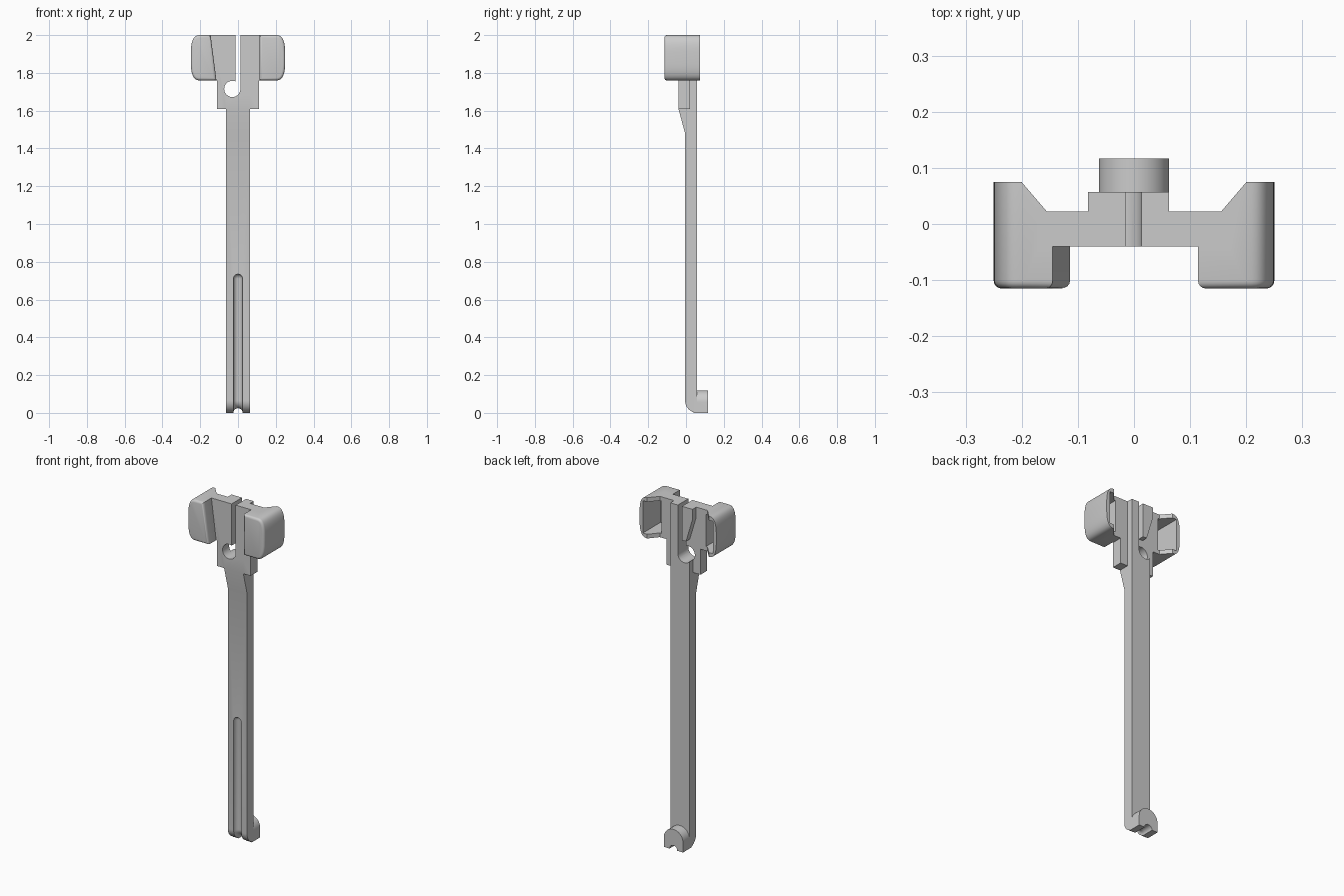
import bpy, bmesh, math

if "Cube" in bpy.data.objects:
    bpy.data.objects.remove(bpy.data.objects["Cube"])


def prism(name, pts, axis, lo, hi, bevel=0.0):
    """Extrude a 2D profile along an axis; bevel rounds the rim at the low end."""
    place = {'x': lambda a, b, c: (c, a, b),
             'y': lambda a, b, c: (a, c, b),
             'z': lambda a, b, c: (a, b, c)}[axis]
    bm = bmesh.new()
    low = [bm.verts.new(place(a, b, lo)) for a, b in pts]
    high = [bm.verts.new(place(a, b, hi)) for a, b in pts]
    cap = bm.faces.new(low)
    bm.faces.new(high[::-1])
    n = len(pts)
    for i in range(n):
        j = (i + 1) % n
        bm.faces.new((low[i], high[i], high[j], low[j]))
    bmesh.ops.recalc_face_normals(bm, faces=bm.faces)
    if bevel:
        bmesh.ops.bevel(bm, geom=list(cap.edges), offset=bevel, segments=4,
                        profile=0.5, affect='EDGES')
    me = bpy.data.meshes.new(name)
    bm.to_mesh(me)
    bm.free()
    ob = bpy.data.objects.new(name, me)
    bpy.context.collection.objects.link(ob)
    return ob


def box(name, x0, x1, y0, y1, z0, z1):
    return prism(name, [(x0, z0), (x1, z0), (x1, z1), (x0, z1)], 'y', y0, y1)


def arc(cx, cy, r, a0, a1, n=12):
    return [(cx + r * math.cos(math.radians(a0 + (a1 - a0) * i / n)),
             cy + r * math.sin(math.radians(a0 + (a1 - a0) * i / n))) for i in range(n + 1)]


def boolean(target, other, op):
    bpy.context.view_layer.objects.active = target
    m = target.modifiers.new(op, 'BOOLEAN')
    m.operation, m.solver, m.object = op, 'EXACT', other
    bpy.ops.object.modifier_apply(modifier=m.name)
    bpy.data.objects.remove(other)


F, B = -0.005, 0.057   # shaft front and back

# shaft: side profile with rounded heel and wedge under the head
side = [(B, 0), (B, 1.69), (-0.04, 1.69), (-0.04, 1.61), (F, 1.48)]
side += arc(F + 0.065, 0.065, 0.065, 180, 265)
body = prism("latch_body", side, 'x', -0.0625, 0.0625)

# rounded hook at the foot
hook = prism("hook", [(-0.0625, 0), (0.0625, 0)] + arc(0, 0.057, 0.0625, 0, 180, 24),
             'y', 0.04, 0.117)
boolean(body, hook, 'UNION')

# head plate with wider upper crossbar
plate = prism("head_plate", [(-0.11, 1.61), (0.11, 1.61), (0.11, 1.76), (0.17, 1.76),
                             (0.17, 2), (-0.17, 2), (-0.17, 1.76), (-0.11, 1.76)],
              'y', -0.04, 0.022)
boolean(body, plate, 'UNION')

# back rib and tapered back block on either side of the slit
boolean(body, box("back_rib", 0.0, 0.0625, 0.01, B, 1.6, 2), 'UNION')
block = prism("back_block", [(0.0, 2), (-0.082, 2), (-0.082, 1.94), (-0.04, 1.8), (0.0, 1.8)],
              'y', 0.01, B)
boolean(body, block, 'UNION')

# finger pads: bulged outer edge, rounded front, chamfered back, hollow behind
for s in (-1, 1):
    top_in, low_in = (0.145, 0.114) if s < 0 else (0.114, 0.114)
    outer = []
    for i in range(25):
        t = math.radians(-90 + 180 * i / 24)
        c, w = max(math.cos(t), 0), math.sin(t)
        outer.append((s * (0.195 + 0.055 * c ** 0.65),
                      1.88 + math.copysign(0.12 * abs(w) ** 0.65, w)))
    pad = prism("finger_pad", [(s * low_in, 1.76)] + outer + [(s * top_in, 2)],
                'y', -0.115, 0.075, 0.014)
    chamfer = prism("chamfer", [(s * 0.05, 0.022), (s * 0.155, 0.022),
                                (s * 0.21, 0.086), (s * 0.05, 0.086)], 'z', 1.7, 2.1)
    boolean(pad, chamfer, 'DIFFERENCE')
    boolean(body, pad, 'UNION')
    pocket = box("pocket", *sorted((s * 0.145, s * 0.228)), -0.09, 0.1, 1.785, 1.975)
    boolean(body, pocket, 'DIFFERENCE')

# keyhole: round hole plus slit to the top
hole = prism("hole", arc(-0.03, 1.715, 0.043, 0, 360 - 360 / 32, 31), 'y', -0.2, 0.2)
boolean(body, hole, 'DIFFERENCE')
boolean(body, box("slit", -0.014, 0.013, -0.2, 0.2, 1.715, 2.1), 'DIFFERENCE')

# half-round groove down the front and under the heel, swept along a path
R = 0.025
path = [(F, 0.71)] + arc(F + 0.065, 0.065, 0.065, 180, 270) + [(0.16, 0)]
bm = bmesh.new()
rings = []
for k, (y, z) in enumerate([(F, 0.71 + R * math.sin(math.radians(a))) for a in (85, 65, 45, 22)] + path):
    r = R * math.cos(math.radians((85, 65, 45, 22)[k])) if k < 4 else R
    a = 0 if k < 5 else math.radians(90 * min(max((k - 5) / 12, 0), 1))
    rings.append([bm.verts.new((r * math.cos(t), y + r * math.sin(t) * math.cos(a),
                                z + r * math.sin(t) * math.sin(a)))
                  for t in [math.tau * i / 20 for i in range(20)]])
for p, q in zip(rings, rings[1:]):
    for i in range(20):
        j = (i + 1) % 20
        bm.faces.new((p[i], p[j], q[j], q[i]))
bm.faces.new(rings[0])
bm.faces.new(rings[-1])
bmesh.ops.recalc_face_normals(bm, faces=bm.faces)
me = bpy.data.meshes.new("groove")
bm.to_mesh(me)
bm.free()
groove = bpy.data.objects.new("groove", me)
bpy.context.collection.objects.link(groove)
boolean(body, groove, 'DIFFERENCE')

# smooth the curves, keep hard edges
bpy.ops.object.select_all(action='DESELECT')
body.select_set(True)
bpy.context.view_layer.objects.active = body
bpy.ops.object.shade_smooth_by_angle(angle=math.radians(30))
